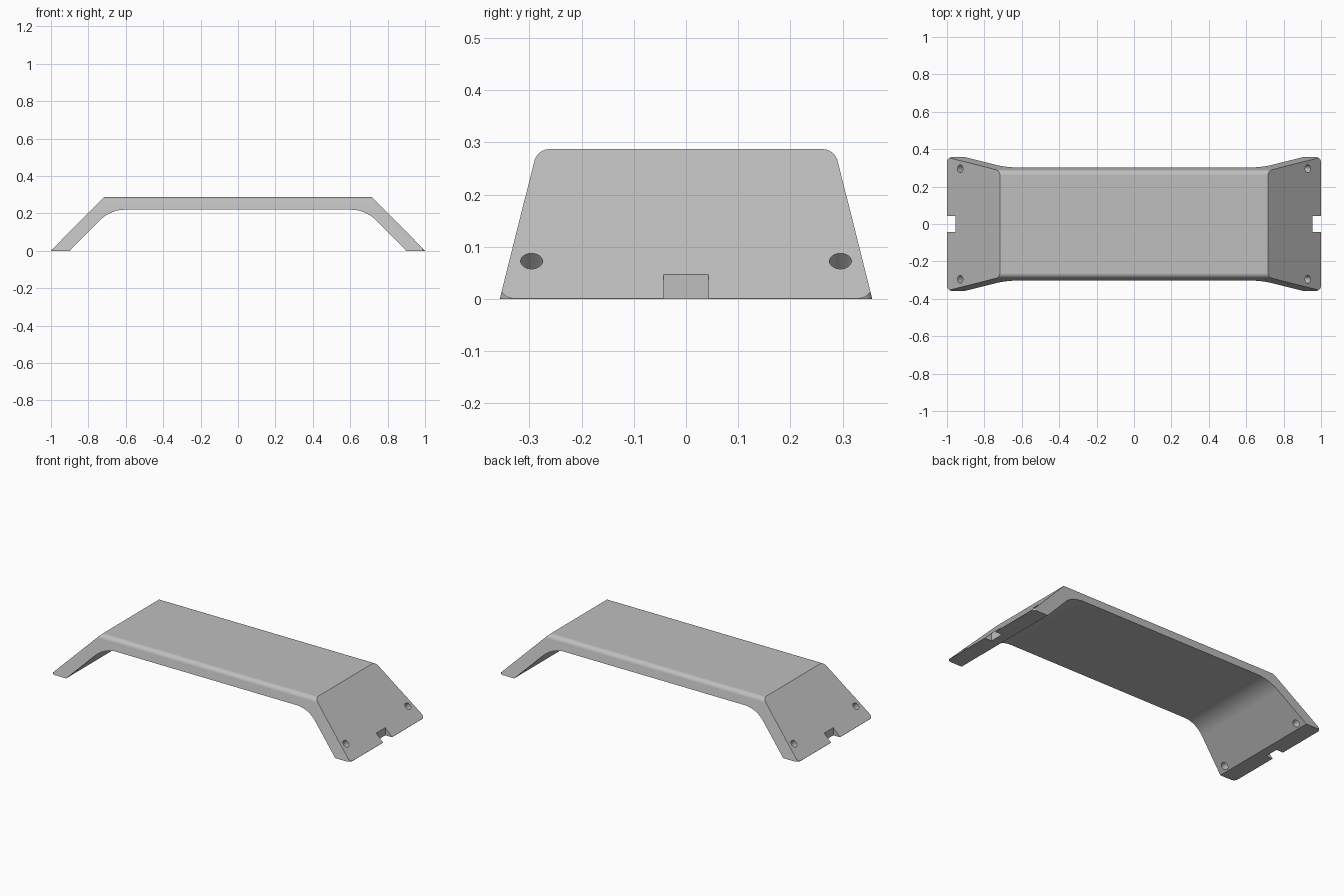
import bpy, bmesh, math
from mathutils import Vector

cube = bpy.data.objects.get("Cube")
if cube:
    bpy.data.objects.remove(cube, do_unlink=True)

grey = bpy.data.materials.new("light grey")
grey.use_nodes = True
grey.diffuse_color = (0.52, 0.52, 0.52, 1)
grey.node_tree.nodes["Principled BSDF"].inputs["Base Color"].default_value = grey.diffuse_color


def rounded(corners, steps=10):
    """Outline from (x, y, radius) corners."""
    out = []
    for i, (x, y, r) in enumerate(corners):
        c = Vector((x, y))
        if not r:
            out.append(c)
            continue
        a = (Vector(corners[i - 1][:2]) - c).normalized()
        b = (Vector(corners[(i + 1) % len(corners)][:2]) - c).normalized()
        half = a.angle(b) / 2
        centre = c + (a + b).normalized() * r / math.sin(half)
        start = c + a * r / math.tan(half) - centre
        end = c + b * r / math.tan(half) - centre
        sweep = start.angle(end)
        for k in range(steps + 1):
            t = k / steps
            out.append(centre + (start * math.sin((1 - t) * sweep)
                                 + end * math.sin(t * sweep)) / math.sin(sweep))
    return out


def prism(name, outline, place, depth):
    """Extrude an outline; place maps (u, v, w) to a 3D point."""
    bm = bmesh.new()
    low, high = depth
    face = bm.faces.new([bm.verts.new(place(p.x, p.y, low)) for p in outline])
    move = Vector(place(0, 0, high)) - Vector(place(0, 0, low))
    ext = bmesh.ops.extrude_face_region(bm, geom=[face])
    bmesh.ops.translate(bm, vec=move, verts=[g for g in ext["geom"] if isinstance(g, bmesh.types.BMVert)])
    bmesh.ops.recalc_face_normals(bm, faces=bm.faces[:])
    mesh = bpy.data.meshes.new(name)
    bm.to_mesh(mesh)
    bm.free()
    mesh.materials.append(grey)
    obj = bpy.data.objects.new(name, mesh)
    bpy.context.collection.objects.link(obj)
    return obj


def combine(body, tool, operation):
    mod = body.modifiers.new("cut", 'BOOLEAN')
    mod.operation, mod.object, mod.solver = operation, tool, 'EXACT'
    bpy.ops.object.select_all(action='DESELECT')
    bpy.context.view_layer.objects.active = body
    body.select_set(True)
    bpy.ops.object.modifier_apply(modifier=mod.name)
    bpy.data.objects.remove(tool, do_unlink=True)


# Bridge silhouette: flat deck on two splayed legs
side = [(1.001, 0, 0), (0.717, 0.287, 0), (-0.717, 0.287, 0), (-1.001, 0, 0),
        (-0.9, 0, 0), (-0.682, 0.22, 0.19), (0.682, 0.22, 0.19), (0.9, 0, 0)]
body = prism("bridge_bracket", rounded(side), lambda u, v, w: (u, w, v), (-0.5, 0.5))

# Tapered cross-section with rounded upper shoulders
section = [(-0.382, -0.1, 0), (0.382, -0.1, 0), (0.285, 0.287, 0.03), (-0.285, 0.287, 0.03)]
combine(body, prism("taper", rounded(section), lambda u, v, w: (w, u, v), (-1.2, 1.2)), 'INTERSECT')

# Rounded foot corners
plan = [(sx, sy * 0.358, 0.028) for sx, sy in ((1, 1), (-1, 1), (-1, -1), (1, -1))]
combine(body, prism("plan", rounded(plan), lambda u, v, w: (u, v, w), (-0.2, 0.5)), 'INTERSECT')

# Foot notches and screw holes square to the sloping legs
d = math.sqrt(0.5)
circle = [Vector((math.cos(a), math.sin(a))) * 0.021 for a in (math.tau * i / 32 for i in range(32))]
for s in (1, -1):
    notch = [(s * 0.955, -0.043, 0), (s * 1.1, -0.043, 0), (s * 1.1, 0.043, 0), (s * 0.955, 0.043, 0)]
    combine(body, prism("notch", rounded(notch), lambda u, v, w: (u, v, w), (-0.1, 0.2)), 'DIFFERENCE')
    for y in (-0.296, 0.296):
        hole = prism("hole", circle, lambda u, v, w: (
            s * (0.929 + (w - u) * d), y + v, 0.072 + (w + u) * d), (-0.15, 0.1))
        combine(body, hole, 'DIFFERENCE')

# Smooth the rounds, keep creases sharp
bpy.ops.object.shade_smooth_by_angle(angle=math.radians(25))
weighted = body.modifiers.new("weighted normals", 'WEIGHTED_NORMAL')
weighted.keep_sharp = True
